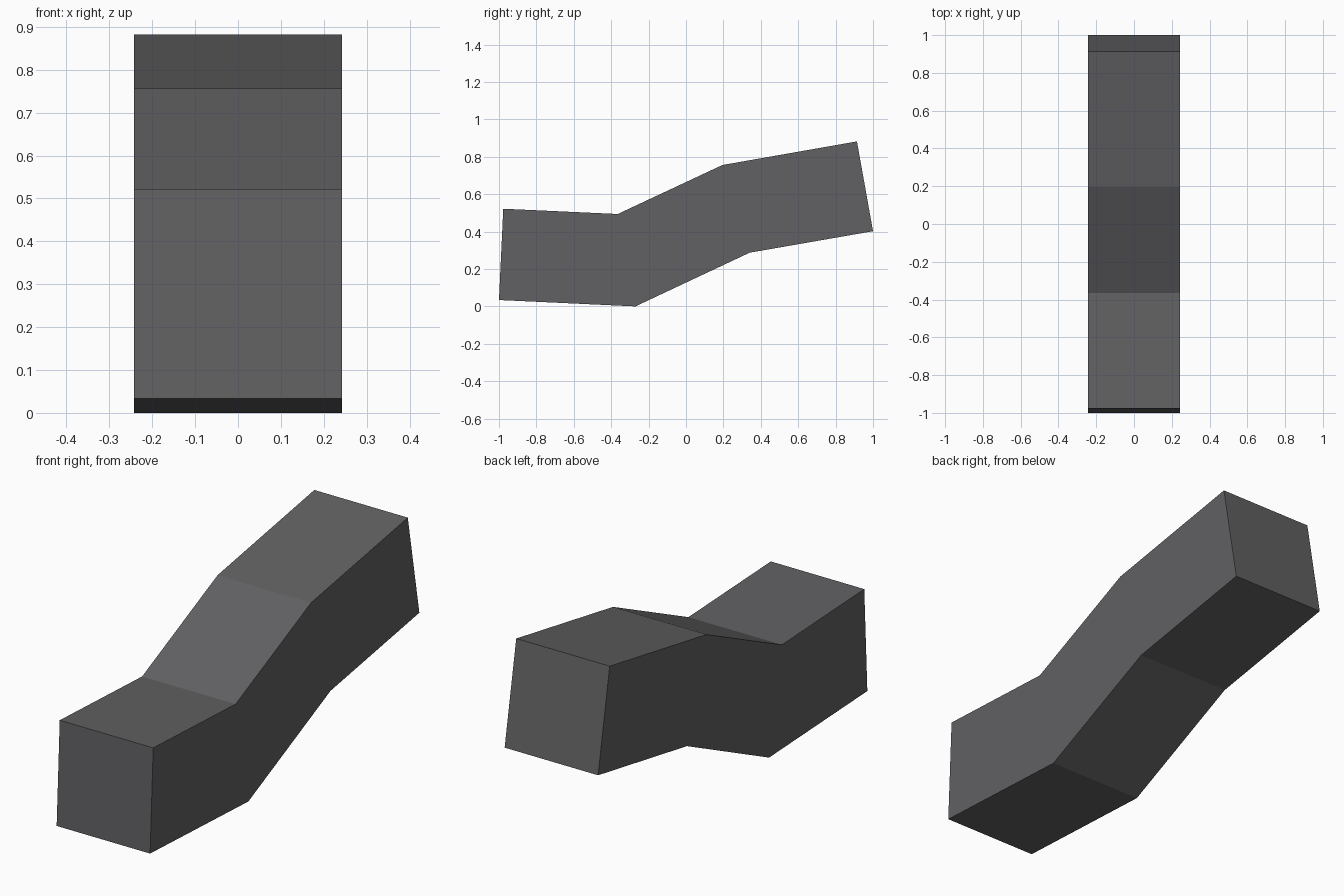
import bpy, bmesh

if "Cube" in bpy.data.objects:
    bpy.data.objects.remove(bpy.data.objects["Cube"])

HALF_WIDTH = 0.243

# Single dark grey for the whole bar
grey = bpy.data.materials.new("dark grey")
grey.diffuse_color = (0.12, 0.12, 0.125, 1)
grey.use_nodes = True
grey.node_tree.nodes["Principled BSDF"].inputs["Base Color"].default_value = grey.diffuse_color

# Side outline as bottom/top pairs (y, z) from front to back
sections = [
    ((-1.0, 0.034), (-0.977, 0.522)),
    ((-0.27, 0.0), (-0.365, 0.494)),
    ((0.34, 0.287), (0.195, 0.756)),
    ((1.0, 0.402), (0.914, 0.882)),
]

# Bent square bar: four cross-sections bridged into a closed solid
bm = bmesh.new()
rings = []
for (by, bz), (ty, tz) in sections:
    corners = [(-HALF_WIDTH, by, bz), (HALF_WIDTH, by, bz),
               (HALF_WIDTH, ty, tz), (-HALF_WIDTH, ty, tz)]
    rings.append([bm.verts.new(c) for c in corners])
for a, b in zip(rings, rings[1:]):
    for i in range(4):
        j = (i + 1) % 4
        bm.faces.new((a[i], a[j], b[j], b[i]))
# End caps
bm.faces.new(rings[0])
bm.faces.new(rings[-1])
bmesh.ops.recalc_face_normals(bm, faces=bm.faces)

mesh = bpy.data.meshes.new("bent_bar")
bm.to_mesh(mesh)
bm.free()
mesh.materials.append(grey)
bar = bpy.data.objects.new("bent_bar", mesh)
bpy.context.collection.objects.link(bar)
